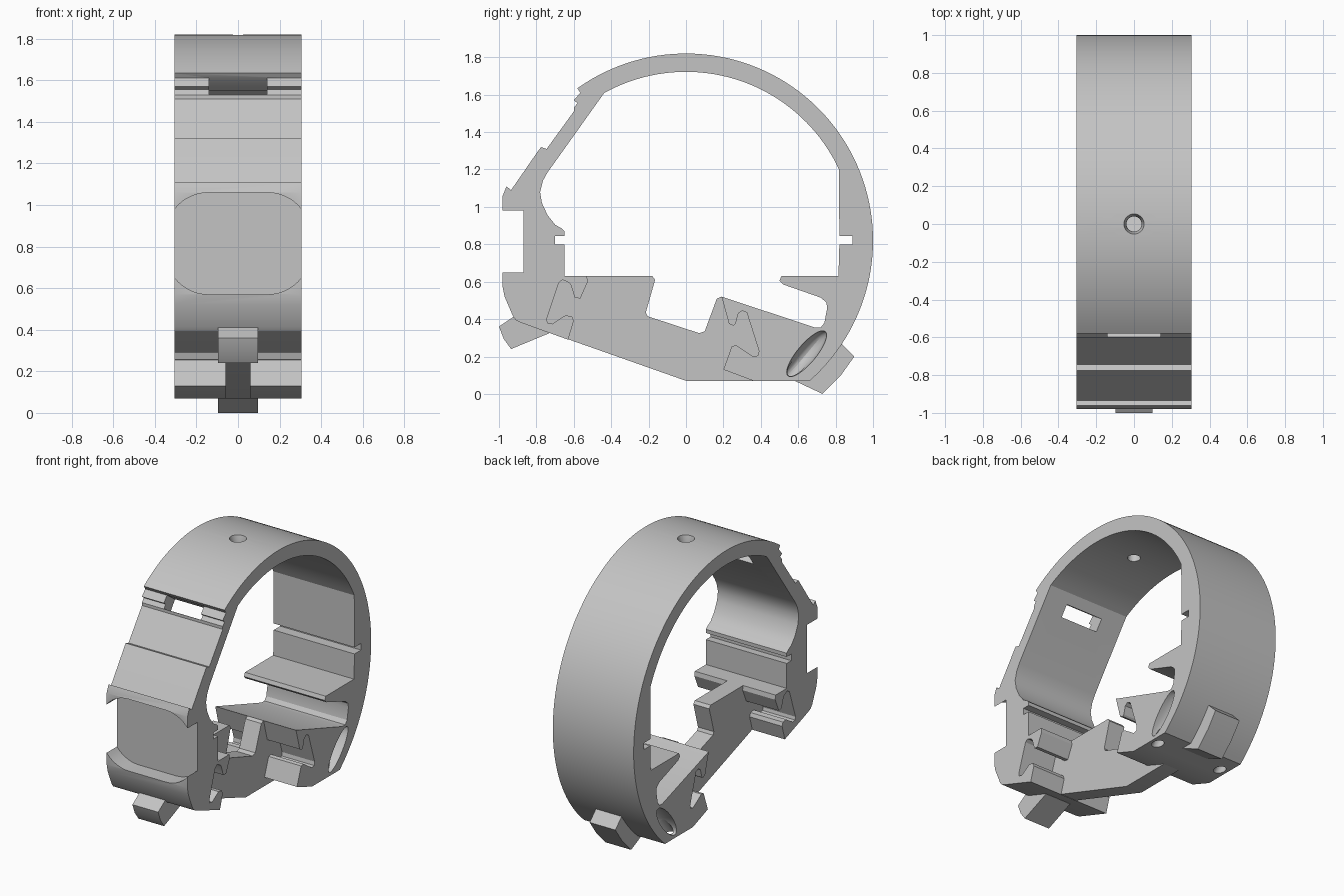
import bpy, bmesh
from math import sin, cos, pi, radians
from mathutils import Matrix, Vector

cube = bpy.data.objects.get("Cube")
if cube:
    bpy.data.objects.remove(cube, do_unlink=True)

HALF = 0.305          # half the band width
CENTRE = (0, 0.82)    # ring centre in the side profile

grey = bpy.data.materials.new("light_grey_plastic")
grey.use_nodes = True
grey.diffuse_color = (0.55, 0.55, 0.55, 1)
grey.node_tree.nodes["Principled BSDF"].inputs["Base Color"].default_value = grey.diffuse_color


def finish(name, bm):
    bmesh.ops.recalc_face_normals(bm, faces=bm.faces)
    mesh = bpy.data.meshes.new(name)
    bm.to_mesh(mesh)
    bm.free()
    mesh.materials.append(grey)
    obj = bpy.data.objects.new(name, mesh)
    bpy.context.collection.objects.link(obj)
    return obj


def extrude(name, points, half):
    """Side profile of (y, z) points extruded evenly about x = 0."""
    bm = bmesh.new()
    face = bm.faces.new([bm.verts.new((-half, y, z)) for y, z in points])
    moved = bmesh.ops.extrude_face_region(bm, geom=[face])["geom"]
    verts = [v for v in moved if isinstance(v, bmesh.types.BMVert)]
    bmesh.ops.translate(bm, verts=verts, vec=(2 * half, 0, 0))
    return finish(name, bm)


def arc(radius, start, end, steps, centre=CENTRE):
    angles = [radians(start + (end - start) * i / steps) for i in range(steps + 1)]
    return [(centre[0] + radius * cos(a), centre[1] + radius * sin(a)) for a in angles]


def cut(target, cutter):
    mod = target.modifiers.new("cut", "BOOLEAN")
    mod.operation = "DIFFERENCE"
    mod.solver = "EXACT"
    mod.object = cutter
    bpy.context.view_layer.objects.active = target
    bpy.ops.object.modifier_apply(modifier=mod.name)
    bpy.data.objects.remove(cutter, do_unlink=True)


def smooth(obj):
    bpy.ops.object.select_all(action="DESELECT")
    obj.select_set(True)
    bpy.context.view_layer.objects.active = obj
    bpy.ops.object.shade_smooth_by_angle(angle=radians(25))


# Stepped strap and front block, outer side going down
strap_outer = [(-0.565, 1.61), (-0.6, 1.57), (-0.58, 1.555), (-0.6, 1.53), (-0.6, 1.51),
               (-0.745, 1.31), (-0.775, 1.32), (-0.79, 1.3), (-0.935, 1.09),
               (-0.96, 1.11), (-0.98, 1.06)]
front_outer = [(-0.98, 0.57), (-0.97, 0.52), (-0.925, 0.415), (-0.91, 0.395), (-0.88, 0.38)]
# Hooked joint of the front block, going up
front_hook = [(-0.63, 0.29), (-0.6, 0.39), (-0.61, 0.415), (-0.645, 0.42), (-0.715, 0.375),
              (-0.74, 0.38), (-0.745, 0.4), (-0.68, 0.595), (-0.66, 0.61), (-0.625, 0.595),
              (-0.615, 0.58), (-0.595, 0.515), (-0.565, 0.51), (-0.525, 0.6), (-0.53, 0.63)]
# Inner side of the front block with its groove
front_inner = [(-0.65, 0.63), (-0.65, 0.8), (-0.7, 0.8), (-0.7, 0.845), (-0.65, 0.845),
               (-0.65, 0.87), (-0.665, 0.885), (-0.7, 0.905), (-0.74, 0.955), (-0.77, 1.02),
               (-0.78, 1.08), (-0.765, 1.14), (-0.74, 1.185)]
# Rear wall, groove and shelf
rear_inner = [(0.82, 0.845), (0.89, 0.845), (0.89, 0.8), (0.82, 0.8), (0.815, 0.63),
              (0.51, 0.63), (0.5, 0.605), (0.52, 0.585), (0.72, 0.515), (0.75, 0.49),
              (0.755, 0.46), (0.74, 0.38), (0.72, 0.355), (0.69, 0.355)]
# Hooked joint of the rear block, going down
rear_hook = [(0.19, 0.52), (0.23, 0.375), (0.255, 0.365), (0.265, 0.375), (0.28, 0.43),
             (0.3, 0.445), (0.325, 0.435), (0.39, 0.23), (0.385, 0.205), (0.36, 0.2),
             (0.27, 0.26), (0.245, 0.255), (0.2, 0.13), (0.36, 0.07)]

profile = (arc(1.0, -48.6, 125.5, 72) + strap_outer + front_outer + front_hook + front_inner
           + arc(0.902, 119, 25, 44) + rear_inner + rear_hook)
band = extrude("band", profile, HALF)

# Rounded pocket on the front
bm = bmesh.new()
corners = [((0.14, 0.85), 0), ((-0.14, 0.85), 90), ((-0.14, 0.78), 180), ((0.14, 0.78), 270)]
outline = [p for c, a in corners for p in arc(0.21, a, a + 90, 12, c)]
face = bm.faces.new([bm.verts.new((x, -1.1, z)) for x, z in outline])
moved = bmesh.ops.extrude_face_region(bm, geom=[face])["geom"]
bmesh.ops.translate(bm, verts=[v for v in moved if isinstance(v, bmesh.types.BMVert)],
                    vec=(0, 0.23, 0))
cut(band, finish("pocket_cutter", bm))

# Window across the slanted strap
bm = bmesh.new()
bmesh.ops.create_cube(bm, size=1, matrix=Matrix.Translation((0, -0.545, 1.545))
                      @ Matrix.Rotation(radians(-35), 4, "X")
                      @ Matrix.Diagonal((0.28, 0.3, 0.085, 1)))
cut(band, finish("window_cutter", bm))

# Countersunk hole at the top
for r_low, r_high, low, high in ((0.04, 0.04, 1.6, 1.9), (0.04, 0.055, 1.77, 1.825)):
    bm = bmesh.new()
    bmesh.ops.create_cone(bm, cap_ends=True, segments=32, radius1=r_low, radius2=r_high,
                          depth=high - low,
                          matrix=Matrix.Translation((0, 0, (low + high) / 2)))
    cut(band, finish("hole_cutter", bm))

# Scooped channels in both rear sides, with a narrow outlet below
direction = Vector((0, 0.21, 0.25))
tilt = direction.to_track_quat("Z", "Y").to_matrix().to_4x4()
for side in (-1, 1):
    bm = bmesh.new()
    bmesh.ops.create_uvsphere(bm, u_segments=24, v_segments=16, radius=1,
                              matrix=Matrix.Translation((side * HALF, 0.645, 0.215)) @ tilt
                              @ Matrix.Diagonal((0.1, 0.05, 0.155, 1)))
    cut(band, finish("scoop_cutter", bm))
    bm = bmesh.new()
    bmesh.ops.create_cone(bm, cap_ends=True, segments=20, radius1=0.035, radius2=0.035,
                          depth=0.26, matrix=Matrix.Translation((side * 0.25, 0.56, 0.11)) @ tilt)
    cut(band, finish("outlet_cutter", bm))
smooth(band)

# Narrow web joining the front and rear blocks
web = extrude("centre_web", [
    (-0.75, 0.63), (-0.18, 0.63), (-0.165, 0.61), (-0.215, 0.435), (-0.205, 0.415),
    (0.07, 0.325), (0.1, 0.335), (0.165, 0.51), (0.19, 0.52), (0.45, 0.434),
    (0.45, 0.07), (0, 0.07), (-0.78, 0.345)], 0.06)

# Small tabs at the lower front and rear
front_tab = extrude("front_tab", [(-0.89, 0.42), (-0.91, 0.42), (-1, 0.36), (-0.975, 0.295),
                                  (-0.935, 0.24), (-0.73, 0.325), (-0.75, 0.4)], 0.097)
rear_tab = extrude("rear_tab", [(0.57, 0.075), (0.73, 0), (0.825, 0.095), (0.9, 0.2),
                                (0.83, 0.27), (0.72, 0.22)], 0.097)
for part in (web, front_tab, rear_tab):
    smooth(part)
